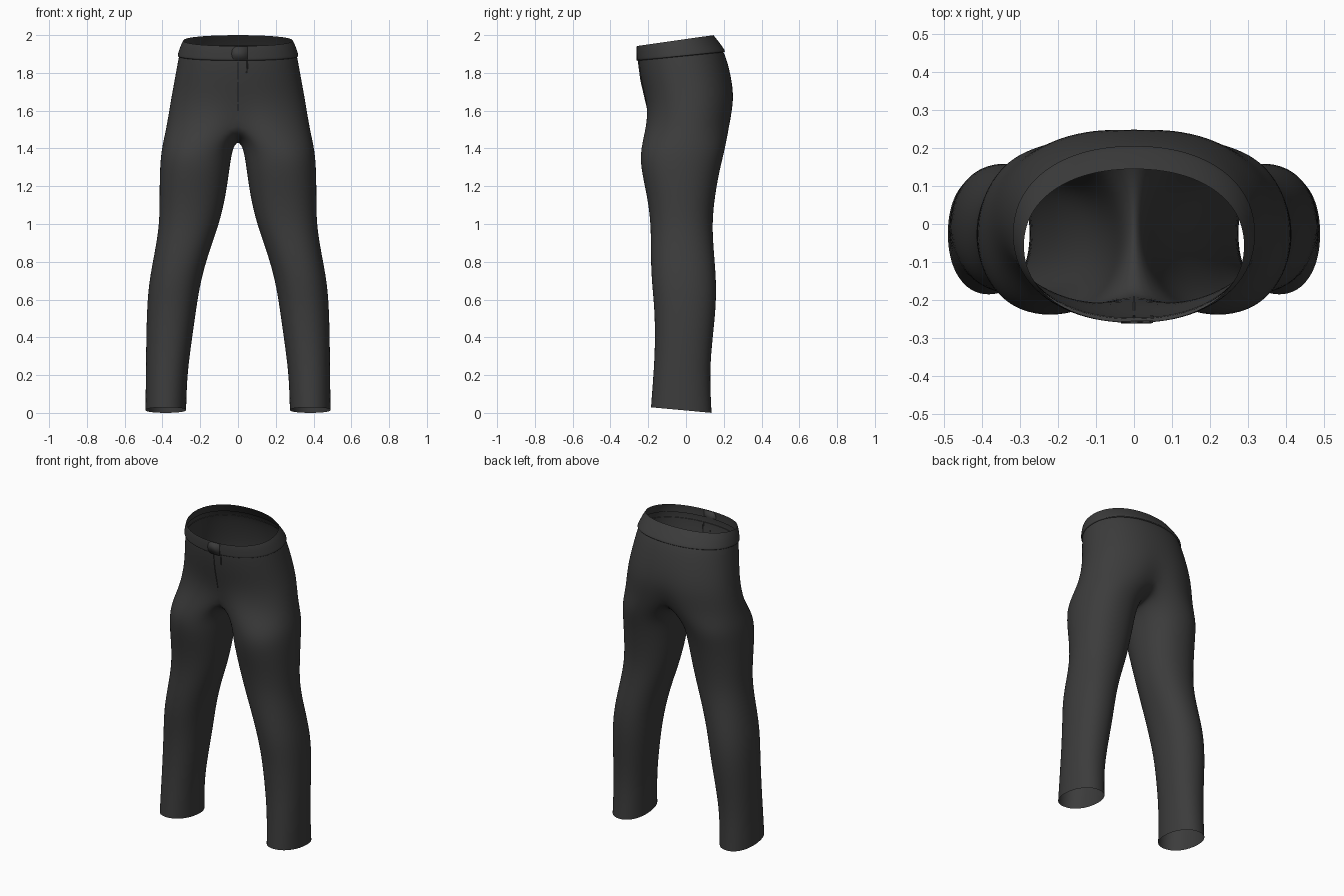
import bpy, bmesh
from math import sin, cos, radians, pi, exp, copysign

cube = bpy.data.objects.get("Cube")
if cube:
    bpy.data.objects.remove(cube)

cloth = bpy.data.materials.new("charcoal cloth")
cloth.use_nodes = True
colour = (0.045, 0.045, 0.045, 1)
cloth.diffuse_color = colour
shader = cloth.node_tree.nodes["Principled BSDF"]
shader.inputs["Base Color"].default_value = colour
shader.inputs["Roughness"].default_value = 0.8


def power(v, e):
    return copysign(abs(v) ** e, v)


def section(bm, angles, x0, rx, yf, yb, zf, zb, grow, dents=(0, 0), sag=0):
    """Rounded cross-section; its height tilts from front to back."""
    yc, ry, ring = (yf + yb) / 2, (yb - yf) / 2, []
    for a in angles:
        c, s = power(cos(a), 0.92), power(sin(a), 0.92)
        x = x0 + rx * grow * c
        if x0 == 0 and abs(cos(a)) < 1e-4:
            x = 0
        dent = dents[0 if s < 0 else 1] * exp(-(x / 0.08) ** 2) if x0 == 0 else 0
        z = zf + (zb - zf) * (s + 1) / 2 - sag * cos(a)
        ring.append(bm.verts.new((x, yc + ry * grow * s * (1 - dent), z)))
    return ring


def bridge(bm, upper, lower, closed=False):
    n = len(upper)
    for j in range(n if closed else n - 1):
        k = (j + 1) % n
        bm.faces.new((upper[j], lower[j], lower[k], upper[k]))


def finish(bm, name, mirror=True):
    mesh = bpy.data.meshes.new(name)
    bm.to_mesh(mesh)
    bm.free()
    mesh.materials.append(cloth)
    for p in mesh.polygons:
        p.use_smooth = True
    ob = bpy.data.objects.new(name, mesh)
    bpy.context.collection.objects.link(ob)
    if mirror:
        ob.modifiers.new("mirror", "MIRROR").use_clip = True
    sub = ob.modifiers.new("smooth", "SUBSURF")
    sub.levels = sub.render_levels = 2
    return ob


half = [radians(-90 + 15 * i) for i in range(13)]
full = [radians(-120 + 20 * i) for i in range(18)]

# Hips: half rings from the waist down to the crotch
bm = bmesh.new()
hips = [  # half width, front y, back y, front z, back z, centre dents, sag
    (.303, -.250, .178, 1.90, 1.945, (0, 0), 0),
    (.314, -.252, .205, 1.86, 1.905, (0, 0), 0),
    (.333, -.238, .238, 1.76, 1.79, (0, 0), 0),
    (.357, -.213, .262, 1.64, 1.65, (.02, .03), 0),
    (.380, -.225, .247, 1.54, 1.54, (.18, .14), .04),
]
previous = None
for rx, yf, yb, zf, zb, dents, sag in hips:
    ring = section(bm, half, 0, rx, yf, yb, zf, zb, 1.01, dents, sag)
    if previous:
        bridge(bm, previous, ring)
    previous = ring

# Crotch seam, running from back to front
front, back = previous[0].co.copy(), previous[-1].co.copy()
for i in range(1, 6):
    p = back.lerp(front, i / 6)
    previous.append(bm.verts.new((0, p.y, p.z - 0.1 * sin(pi * i / 6))))

# Leg, open at the hem
legs = [  # inner x, outer x, front y, back y, front z, back z
    (.030, .404, -.240, .207, 1.40, 1.40),
    (.045, .413, -.240, .180, 1.30, 1.30),
    (.065, .415, -.205, .152, 1.15, 1.15),
    (.100, .415, -.185, .137, 1.00, 1.00),
    (.155, .440, -.186, .147, .85, .85),
    (.198, .470, -.182, .160, .70, .70),
    (.222, .482, -.165, .158, .55, .55),
    (.250, .486, -.163, .135, .35, .35),
    (.270, .487, -.172, .125, .20, .19),
    (.275, .490, -.185, .135, .03, .00),
]
for xi, xo, yf, yb, zf, zb in legs:
    ring = section(bm, full, (xi + xo) / 2, (xo - xi) / 2, yf, yb, zf, zb, 1.02)
    bridge(bm, previous, ring, True)
    previous = ring
finish(bm, "trousers")

# Waistband with a rolled lower edge
bm = bmesh.new()
band = [
    (.290, -.259, .145, 1.942, 2.0),
    (.304, -.261, .172, 1.92, 1.967),
    (.317, -.260, .202, 1.88, 1.926),
    (.321, -.259, .209, 1.866, 1.911),
    (.309, -.247, .196, 1.864, 1.909),
]
previous = None
for dims in band:
    ring = section(bm, half, 0, *dims, 1.01)
    if previous:
        bridge(bm, previous, ring)
    previous = ring
finish(bm, "waistband")

# Overlapping rounded waistband tab
bm = bmesh.new()
outline = [(.05, 1.939)]
for i in range(9):
    a = pi / 2 + pi * i / 8
    outline.append((-.01 + .024 * cos(a), 1.902 + .037 * sin(a)))
outline.append((.05, 1.865))
bm.faces.new([bm.verts.new((x, -.259 + .5 * x * x, z)) for x, z in outline])
tab = finish(bm, "waistband_tab", False)
tab.modifiers.clear()
thick = tab.modifiers.new("thickness", "SOLIDIFY")
thick.thickness, thick.offset = 0.007, 0


def seam(name, points, radius):
    """Thin stitched ridge."""
    curve = bpy.data.curves.new(name, "CURVE")
    curve.dimensions = "3D"
    curve.bevel_depth, curve.bevel_resolution = radius, 1
    line = curve.splines.new("POLY")
    line.points.add(len(points) - 1)
    for p, co in zip(line.points, points):
        p.co = (*co, 1)
    curve.materials.append(cloth)
    bpy.context.collection.objects.link(bpy.data.objects.new(name, curve))


# Fly seam and the small fold beside it
seam("fly_seam", [(0, -.253, 1.865), (0, -.239, 1.76), (0, -.211, 1.64), (0, -.192, 1.56)], .003)
seam("fly_fold", [(.05, -.25, 1.865), (.047, -.243, 1.80)], .004)
